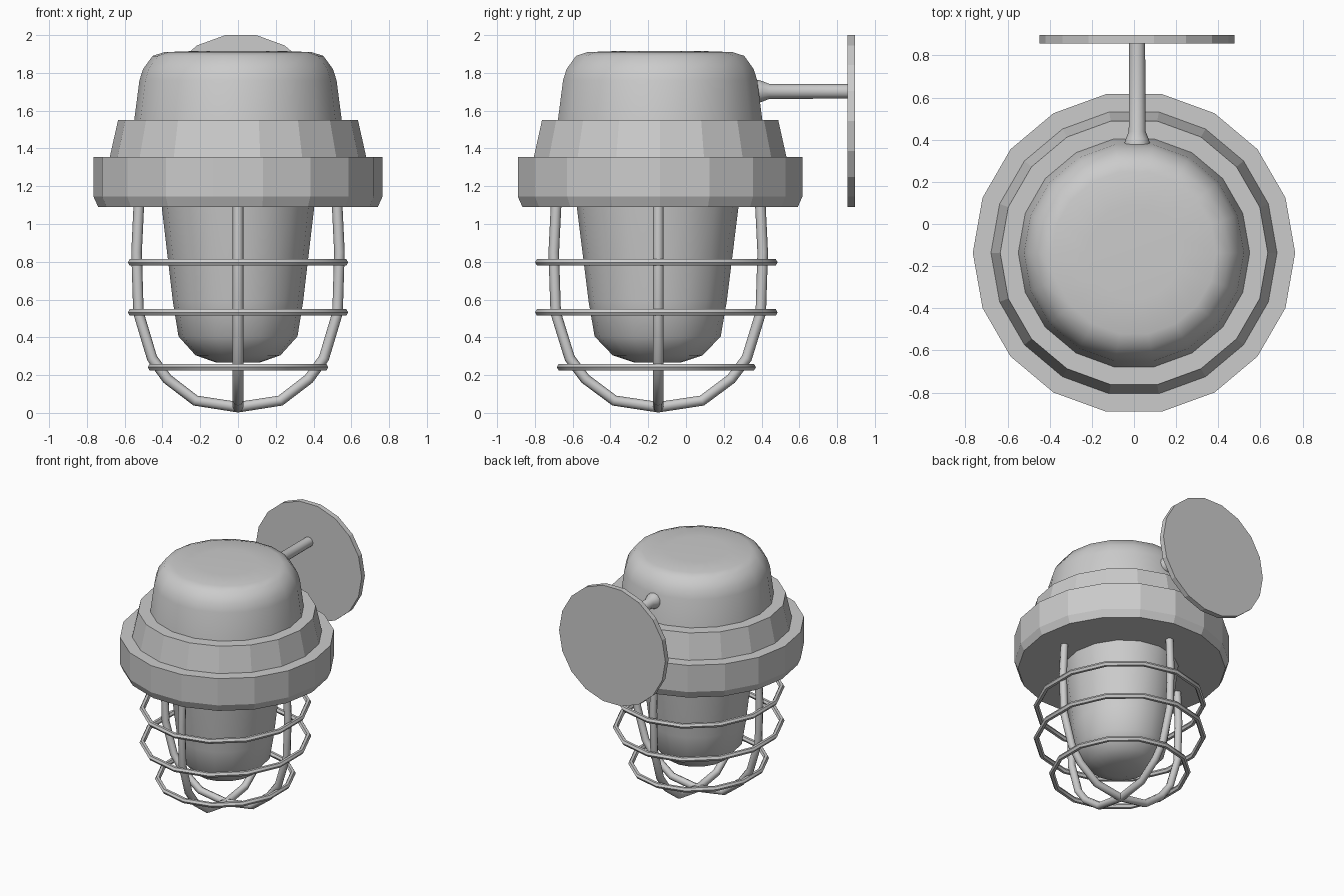
import bpy, bmesh, math
from mathutils import Matrix, Vector

if "Cube" in bpy.data.objects:
    bpy.data.objects.remove(bpy.data.objects["Cube"])

CY = -0.137            # lamp axis in y
TAU = 2 * math.pi


def lathe(name, profile, sides, loc, scale=(1, 1, 1), rot=None, phase=0.0, smooth=None):
    """Revolve (radius, z) points, bottom to top, capping both ends."""
    bm = bmesh.new()
    loops = [[bm.verts.new((r * math.cos(phase + TAU * i / sides),
                            r * math.sin(phase + TAU * i / sides), z)) for i in range(sides)]
             for r, z in profile]
    for a, b in zip(loops, loops[1:]):
        for i in range(sides):
            j = (i + 1) % sides
            bm.faces.new((a[i], a[j], b[j], b[i]))
    bm.faces.new(loops[0][::-1])
    bm.faces.new(loops[-1])
    mat = Matrix.Translation(loc) @ (rot or Matrix()) @ Matrix.Diagonal((*scale, 1))
    bm.transform(mat)
    bmesh.ops.recalc_face_normals(bm, faces=bm.faces)
    me = bpy.data.meshes.new(name)
    bm.to_mesh(me)
    bm.free()
    ob = bpy.data.objects.new(name, me)
    bpy.context.collection.objects.link(ob)
    if smooth:
        shade(ob, smooth)
    return ob


def shade(ob, degrees):
    bpy.ops.object.select_all(action='DESELECT')
    ob.select_set(True)
    bpy.context.view_layer.objects.active = ob
    bpy.ops.object.shade_smooth_by_angle(angle=math.radians(degrees))


def wire(name, points, radius, cyclic=False, res=2):
    """Round bar along a polyline."""
    cu = bpy.data.curves.new(name, 'CURVE')
    cu.dimensions = '3D'
    cu.bevel_depth = radius
    cu.bevel_resolution = res
    cu.use_fill_caps = True
    sp = cu.splines.new('POLY')
    sp.points.add(len(points) - 1)
    for p, co in zip(sp.points, points):
        p.co = (*co, 1)
    sp.use_cyclic_u = cyclic
    ob = bpy.data.objects.new(name, cu)
    bpy.context.collection.objects.link(ob)
    bpy.ops.object.select_all(action='DESELECT')
    ob.select_set(True)
    bpy.context.view_layer.objects.active = ob
    bpy.ops.object.convert(target='MESH')
    shade(bpy.context.view_layer.objects.active, 50)


# Housing: rim, middle tier, rounded cap
lathe("rim", [(0.74, 1.09), (0.765, 1.145), (0.765, 1.355)], 18, (0, CY, 0))
lathe("middle_tier", [(0.68, 1.35), (0.635, 1.55)], 18, (0, CY, 0))
lathe("cap", [(0.55, 1.545), (0.522, 1.76), (0.503, 1.82), (0.452, 1.89), (0.39, 1.91), (0.22, 1.916)],
      18, (0, CY, 0), smooth=50)

# Glass, slightly oval
lathe("glass", [(0.12, 0.268), (0.225, 0.305), (0.315, 0.405), (0.345, 0.59), (0.405, 1.10)],
      16, (0, CY - 0.013, 0), scale=(1, 1.06, 1), smooth=60)

# Cage: two crossing arches
half = [(0.525, 1.10), (0.537, 0.85), (0.527, 0.53), (0.455, 0.29), (0.375, 0.18), (0.225, 0.065)]
arch = [(-x, z) for x, z in half] + [(0, 0.03)] + half[::-1]
wire("cage_arch_side", [(x, CY - 0.01, z) for x, z in arch], 0.028)
wire("cage_arch_front", [(0, CY - 0.01 + x * 1.03, z) for x, z in arch], 0.028)

# Cage hoops, slightly oval
for n, (rx, ry, z) in enumerate([(0.578, 0.622, 0.797), (0.578, 0.622, 0.532), (0.47, 0.507, 0.242)]):
    pts = [(rx * math.sin(TAU * i / 14), CY - 0.02 + ry * math.cos(TAU * i / 14), z) for i in range(14)]
    wire(f"cage_hoop_{n + 1}", pts, 0.02, cyclic=True, res=1)

# Wall arm with flared foot, and wall plate (lathed along +y)
to_y = Matrix.Rotation(-math.pi / 2, 4, 'X')
lathe("wall_arm", [(0.062, 0.34), (0.06, 0.385), (0.054, 0.405), (0.04, 0.44), (0.038, 0.865)],
      12, (0.015, 0, 1.702), rot=to_y, smooth=40)
lathe("wall_plate", [(0.4625, 0.856), (0.4625, 0.896)], 18, (0.015, 0, 1.545), rot=to_y)
